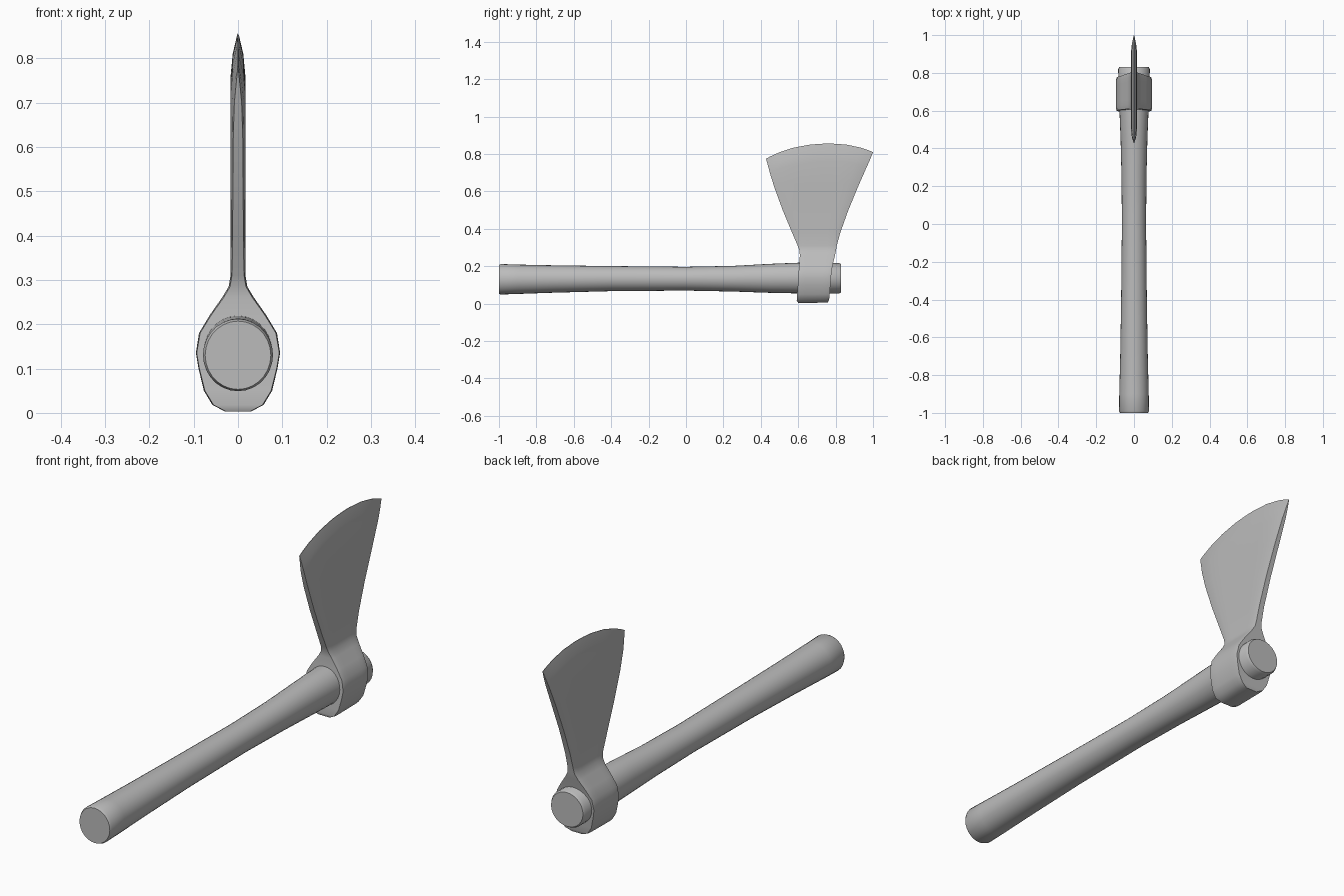
import bpy, bmesh, math

grey = bpy.data.materials.new("worn grey")
grey.diffuse_color = (0.5, 0.5, 0.5, 1)


def loft(name, rings, angle):
    """Skin a list of closed rings and cap both ends."""
    bm = bmesh.new()
    rows = [[bm.verts.new(p) for p in ring] for ring in rings]
    n = len(rows[0])
    for a, b in zip(rows, rows[1:]):
        for i in range(n):
            j = (i + 1) % n
            bm.faces.new((a[i], a[j], b[j], b[i]))
    bm.faces.new(rows[0][::-1])
    bm.faces.new(rows[-1])
    bmesh.ops.recalc_face_normals(bm, faces=bm.faces)
    mesh = bpy.data.meshes.new(name)
    bm.to_mesh(mesh)
    bm.free()
    obj = bpy.data.objects.new(name, mesh)
    bpy.context.collection.objects.link(obj)
    mesh.materials.append(grey)
    bpy.ops.object.select_all(action='DESELECT')
    obj.select_set(True)
    bpy.context.view_layer.objects.active = obj
    bpy.ops.object.shade_smooth_by_angle(angle=math.radians(angle))
    return obj


# Handle: y, bottom z, top z, half width
handle = [(-1.0, .053, .207, .074), (-.99, .049, .212, .079), (-.9, .052, .209, .078),
          (-.7, .059, .205, .073), (-.4, .067, .201, .068), (0, .070, .197, .064),
          (.25, .065, .202, .066), (.45, .058, .213, .071), (.6, .055, .219, .077),
          (.82, .055, .217, .084), (.83, .061, .211, .078)]
N = 28
loft("handle", [[(w * math.cos(k * math.tau / N), y,
                  (lo + hi) / 2 + (hi - lo) / 2 * math.sin(k * math.tau / N))
                 for k in range(N)] for y, lo, hi, w in handle], 40)

# Head: z at front, z at back, arch, front y, back y, half width, end width factor
head = [(.003, .006, 0, .600, .757, .030, .9), (.018, .020, 0, .592, .765, .058, .95),
        (.05, .05, 0, .594, .768, .077, .97), (.10, .10, 0, .598, .772, .089, .98),
        (.135, .135, 0, .600, .775, .095, .98), (.18, .18, 0, .603, .779, .088, .97),
        (.22, .22, 0, .606, .787, .064, .95), (.26, .26, 0, .609, .797, .036, .9),
        (.285, .285, 0, .606, .802, .021, .85), (.31, .31, 0, .597, .806, .017, .8),
        (.38, .38, .005, .567, .825, .0165, .75), (.50, .50, .01, .517, .868, .0165, .7),
        (.62, .63, .025, .473, .922, .0165, .65), (.70, .73, .045, .448, .966, .0165, .5),
        (.735, .77, .055, .439, .984, .012, .4), (.775, .81, .062, .428, 1.0, .001, .8)]
US = [0, .04, .12, .25, .4, .5, .6, .75, .88, .96, 1]
rings = []
for z0, z1, arch, y0, y1, w, end in head:
    side = []
    for u in US:
        f = end if u in (0, 1) else (1 + end) / 2 if u in (.04, .96) else 1
        side.append((w * f, y0 + (y1 - y0) * u, z0 + (z1 - z0) * u + arch * (1 - abs(2 * u - 1) ** 2.3)))
    rings.append(side + [(-x, y, z) for x, y, z in reversed(side)])
loft("axe_head", rings, 35)
